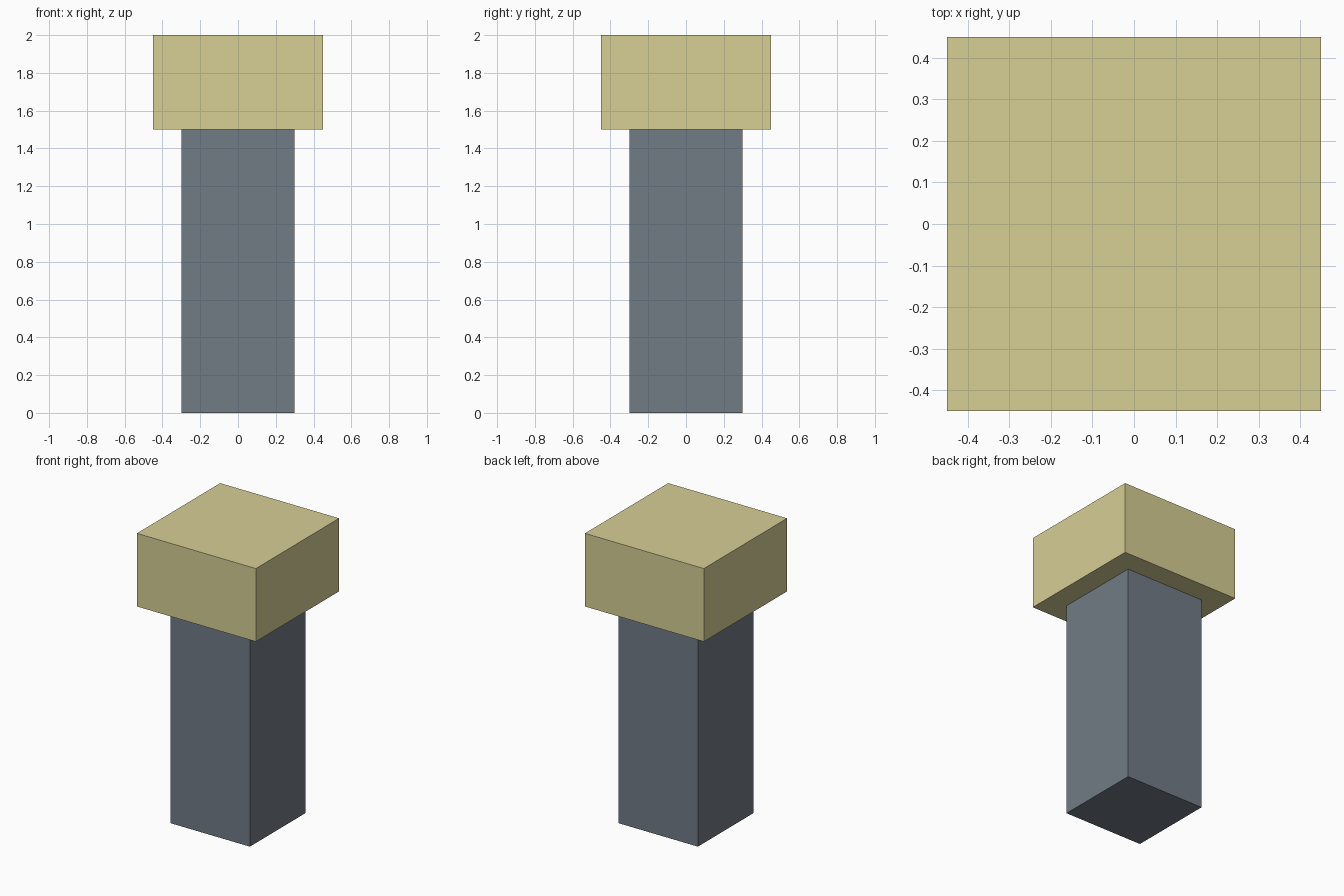
import bpy

if "Cube" in bpy.data.objects:
    bpy.data.objects.remove(bpy.data.objects["Cube"])


def material(name, color):
    mat = bpy.data.materials.new(name)
    mat.diffuse_color = (*color, 1.0)
    mat.use_nodes = True
    mat.node_tree.nodes["Principled BSDF"].inputs["Base Color"].default_value = mat.diffuse_color
    return mat


def box(name, width, bottom, top, mat):
    bpy.ops.mesh.primitive_cube_add(size=1, location=(0, 0, (bottom + top) / 2))
    obj = bpy.context.object
    obj.name = name
    obj.scale = (width, width, top - bottom)
    bpy.ops.object.transform_apply(location=False, rotation=False, scale=True)
    obj.data.materials.append(mat)
    return obj


# Square slate post
box("post", 0.6, 0.0, 1.5, material("slate", (0.165, 0.198, 0.235)))

# Wider sand-coloured block on top
box("cap", 0.9, 1.5, 2.0, material("sand", (0.68, 0.62, 0.30)))
